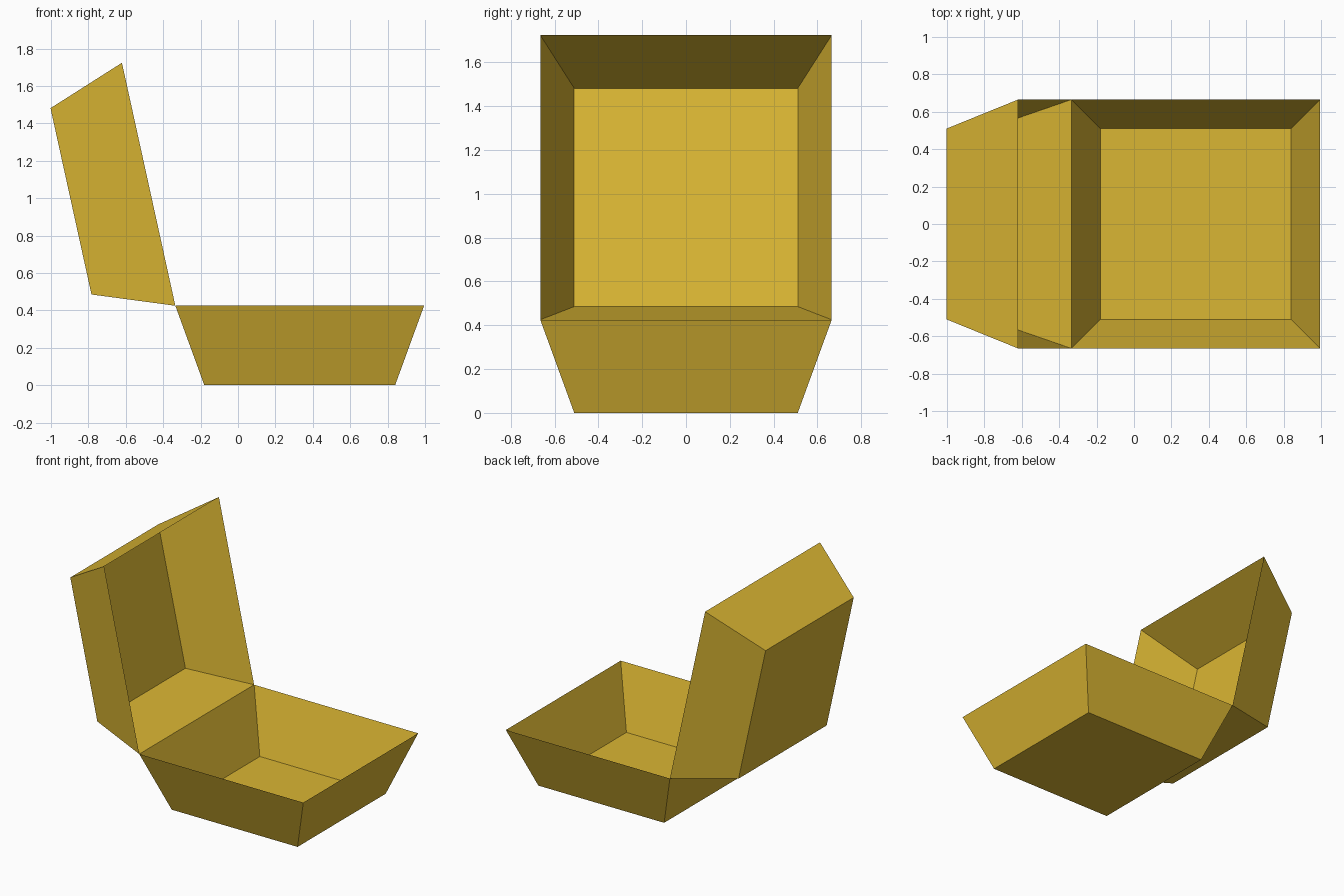
import bpy, math
from mathutils import Matrix, Vector

if "Cube" in bpy.data.objects:
    bpy.data.objects.remove(bpy.data.objects["Cube"])

RIM = 0.665      # half width of the open rim
FLOOR = 0.51     # half width of the closed panel
DEPTH = 0.425
HINGE = Vector((-0.335, 0, DEPTH))

mat = bpy.data.materials.new("mustard yellow")
mat.diffuse_color = (0.70, 0.465, 0.033, 1)
mat.use_nodes = True
mat.node_tree.nodes["Principled BSDF"].inputs["Base Color"].default_value = mat.diffuse_color


def tray(name, direction, angle):
    """Open tapered tray hung from the hinge line; direction is the depth sign."""
    corners = [(-1, -1), (1, -1), (1, 1), (-1, 1)]
    verts = [Vector((RIM + sx * h, sy * h, z))
             for h, z in ((RIM, 0), (FLOOR, direction * DEPTH)) for sx, sy in corners]
    turn = Matrix.Translation(HINGE) @ Matrix.Rotation(-angle, 4, 'Y')
    faces = [(7, 6, 5, 4)] + [(i, 4 + i, 4 + (i + 1) % 4, (i + 1) % 4) for i in range(4)]
    if direction > 0:
        faces = [f[::-1] for f in faces]
    mesh = bpy.data.meshes.new(name)
    mesh.from_pydata([turn @ v for v in verts], [], faces)
    mesh.materials.append(mat)
    mesh.update()
    obj = bpy.data.objects.new(name, mesh)
    bpy.context.collection.objects.link(obj)
    return obj


# Lower tray and the identical lid swung open past upright
tray("box_base", -1, 0)
tray("box_lid", 1, math.radians(102.4))
